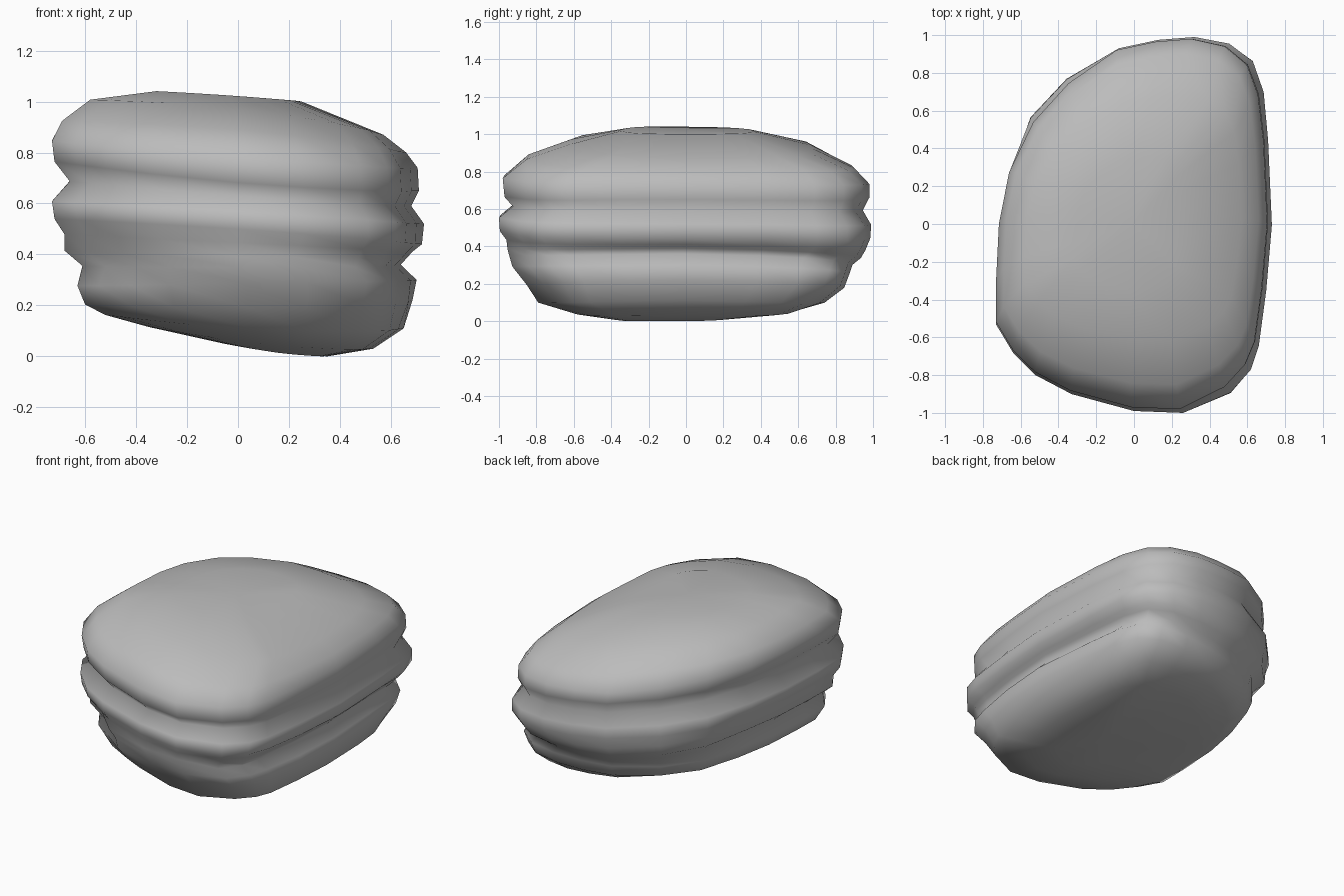
import bpy, bmesh
from mathutils import Vector

if "Cube" in bpy.data.objects:
    bpy.data.objects.remove(bpy.data.objects["Cube"], do_unlink=True)

# Plain grey stone
stone = bpy.data.materials.new("grey stone")
stone.use_nodes = True
stone.diffuse_color = (0.5, 0.5, 0.5, 1)
stone.node_tree.nodes["Principled BSDF"].inputs["Base Color"].default_value = (0.5, 0.5, 0.5, 1)

# Plan outline of the boulder, counter-clockwise
outline = [(.73, 0), (.71, .45), (.68, .7), (.62, .86), (.5, .96), (.32, 1),
           (.13, .985), (-.08, .94), (-.34, .76), (-.53, .55), (-.66, .28), (-.715, 0),
           (-.73, -.3), (-.73, -.53), (-.64, -.68), (-.52, -.8), (-.33, -.9), (0, -.99),
           (.26, -1), (.5, -.88), (.61, -.76), (.66, -.64), (.7, -.35)]

# Layers from top to bottom: left, right, front, back, then height at each of them
layers = [
    (-.32, .25, -.35, .36, 1.04, 1.0, 1.02, 1.02),
    (-.58, .57, -.62, .68, 1.0, .87, .96, .94),
    (-.69, .66, -.85, .9, .92, .8, .88, .83),
    (-.73, .705, -.98, .98, .85, .74, .77, .74),
    (-.72, .71, -.97, .98, .77, .65, .67, .67),
    (-.66, .68, -.925, .945, .69, .59, .62, .6),
    (-.73, .73, -1, .99, .61, .52, .56, .52),
    (-.72, .72, -.995, .985, .54, .44, .49, .45),
    (-.68, .68, -.96, .96, .48, .41, .44, .38),
    (-.68, .66, -.955, .935, .42, .39, .39, .33),
    (-.61, .63, -.945, .89, .36, .36, .35, .29),
    (-.63, .69, -.925, .87, .28, .3, .29, .24),
    (-.6, .68, -.85, .845, .21, .22, .19, .17),
    (-.52, .65, -.79, .74, .17, .11, .1, .1),
    (-.35, .53, -.58, .57, .12, .03, .04, .06),
    (-.05, .35, -.38, .25, .05, 0, .01, .03),
]

# Weathering: centre, reach and push of each bulge or hollow
weathering = [
    ((-.46, .62, .35), .4, (-.05, .05, 0)),
    ((.56, .78, .33), .3, (.03, .03, 0)),
    ((.5, -.82, .36), .3, (.03, -.03, 0)),
    ((.68, -.2, .31), .25, (.035, 0, 0)),
    ((-.48, -.76, .37), .18, (.04, .06, 0)),
]


def mix(a, b, t):
    return a + (b - a) * t


def layer_point(layer, x, y):
    left, right, front, back, zl, zr, zf, zb = layer
    u, v = x / .73, y
    s, t = (u + 1) / 2, (v + 1) / 2
    ends = v * v / (u * u + v * v)
    z = mix(zl, zr, s) + ends * (mix(zf, zb, t) - mix(zl, zr, .6))
    return Vector((mix(left, right, s), mix(front, back, t), z))


# Skin the layers into a closed boulder
bm = bmesh.new()
rings = [[bm.verts.new(layer_point(layer, x, y)) for x, y in outline] for layer in layers]
n = len(outline)
for upper, lower in zip(rings, rings[1:]):
    for i in range(n):
        j = (i + 1) % n
        bm.faces.new((upper[i], lower[i], lower[j], upper[j]))


def cap(ring):
    centre = bm.verts.new(sum((v.co for v in ring), Vector((0, 0, 0))) / n)
    for i in range(n):
        bm.faces.new((centre, ring[i], ring[(i + 1) % n]))


cap(rings[0])
cap(rings[-1])

# Soften the groove at the corners and wear the hollow
for centre, reach, push in weathering:
    for v in bm.verts:
        d = (v.co - Vector(centre)).length
        if d < reach:
            v.co += Vector(push) * (1 - d / reach)

# Rest the underside on the ground and shade smoothly
bmesh.ops.recalc_face_normals(bm, faces=bm.faces)
low = min(v.co.z for v in bm.verts)
for v in bm.verts:
    v.co.z -= low
for f in bm.faces:
    f.smooth = True

mesh = bpy.data.meshes.new("boulder")
bm.to_mesh(mesh)
bm.free()
mesh.materials.append(stone)
boulder = bpy.data.objects.new("boulder", mesh)
bpy.context.collection.objects.link(boulder)
